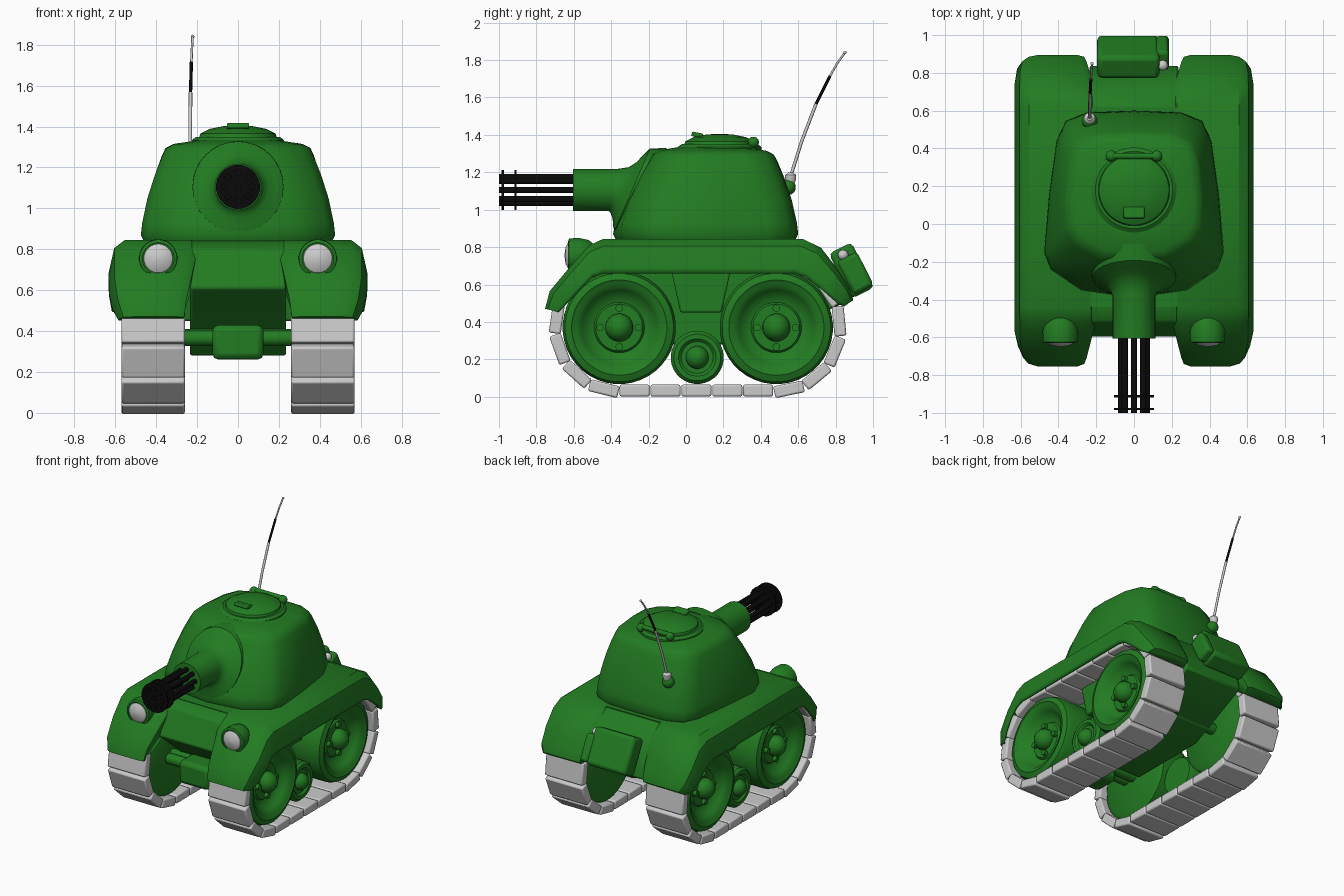
import bpy, bmesh
from math import pi, sin, cos, radians
from mathutils import Vector, Matrix

if "Cube" in bpy.data.objects:
    bpy.data.objects.remove(bpy.data.objects["Cube"])


def material(name, rgb):
    m = bpy.data.materials.new(name)
    m.diffuse_color = (*rgb, 1)
    m.use_nodes = True
    m.node_tree.nodes["Principled BSDF"].inputs["Base Color"].default_value = m.diffuse_color
    return m


GREEN = material("green_paint", (0.016, 0.2, 0.016))
BLACK = material("black_metal", (0.003, 0.003, 0.003))


def finish(name, bm, mat=GREEN, mirror=False, bevel=0, angle=35):
    bmesh.ops.remove_doubles(bm, verts=bm.verts, dist=1e-5)
    bmesh.ops.recalc_face_normals(bm, faces=bm.faces)
    me = bpy.data.meshes.new(name)
    bm.to_mesh(me)
    bm.free()
    ob = bpy.data.objects.new(name, me)
    bpy.context.collection.objects.link(ob)
    if mat:
        me.materials.append(mat)
    bpy.ops.object.select_all(action='DESELECT')
    ob.select_set(True)
    bpy.context.view_layer.objects.active = ob
    bpy.ops.object.shade_smooth_by_angle(angle=radians(angle))
    if bevel:
        b = ob.modifiers.new("bevel", 'BEVEL')
        b.width, b.segments, b.limit_method = bevel, 2, 'ANGLE'
    if mirror:
        ob.modifiers.new("mirror", 'MIRROR')
    return ob


def loft(bm, rings, cap=True):
    vs = [[bm.verts.new(p) for p in r] for r in rings]
    n = len(vs[0])
    for a, b in zip(vs, vs[1:]):
        for i in range(n):
            bm.faces.new((a[i], a[(i + 1) % n], b[(i + 1) % n], b[i]))
    if cap:
        bm.faces.new(vs[0])
        bm.faces.new(vs[-1])


def lathe(name, profile, centre, axis, n=32, **kw):
    """Profile of (radius, offset) turned about an axis through centre."""
    bm = bmesh.new()
    c, k = Vector(centre), 'xyz'.index(axis)
    rings = []
    for r, h in profile:
        ring = []
        for i in range(n):
            t = 2 * pi * (i + 0.5) / n
            v = [r * cos(t), r * sin(t)]
            v.insert(k, h)
            ring.append(c + Vector(v))
        rings.append(ring)
    loft(bm, rings)
    return finish(name, bm, **kw)


def rod(name, r, a, b, centre, axis, n=16, **kw):
    return lathe(name, [(r, a), (r, b)], centre, axis, n, **kw)


def ball(name, r, centre, **kw):
    prof = [(max(r * sin(pi * i / 10), 1e-4), r * cos(pi * i / 10)) for i in range(11)]
    return lathe(name, prof, centre, 'x', 20, **kw)


def box(name, size, centre, tilt=0, **kw):
    bm = bmesh.new()
    bmesh.ops.create_cube(bm, size=1, matrix=Matrix.Translation(centre)
                          @ Matrix.Rotation(tilt, 4, 'X') @ Matrix.Diagonal((*size, 1)))
    return finish(name, bm, **kw)


def prism(name, pts, x0, x1, **kw):
    bm = bmesh.new()
    loft(bm, [[(x, y, z) for y, z in pts] for x in (x0, x1)])
    return finish(name, bm, **kw)


# Tracks: separate links running round a stadium path
YF, YR, ZC, RT = -0.357, 0.483, 0.37, 0.337
span, arc = YR - YF, pi * RT
N = 23
step = 2 * (span + arc) / N
bm = bmesh.new()
for i in range(N):
    s = (i + 0.5) * step
    if s < span:
        y, z, a = YF + s, ZC - RT, 0
    elif s < span + arc:
        a = (s - span) / RT
        y, z = YR + RT * sin(a), ZC - RT * cos(a)
    elif s < 2 * span + arc:
        y, z, a = YR - (s - span - arc), ZC + RT, pi
    else:
        a = pi + (s - 2 * span - arc) / RT
        y, z = YF + RT * sin(a), ZC - RT * cos(a)
    bmesh.ops.create_cube(bm, size=1, matrix=Matrix.Translation((0.415, y, z))
                          @ Matrix.Rotation(a, 4, 'X')
                          @ Matrix.Diagonal((0.31, step * 0.97, 0.064, 1)))
finish("track_links", bm, mat=None, mirror=True, bevel=0.01)

# Road wheels with recessed dish, domed hub and bolts
dish = [(0.001, .29), (.27, .29), (.30, .31), (.303, .35), (.303, .50), (.29, .535), (.255, .55),
        (.24, .54), (.222, .535), (.20, .51), (.17, .475), (.135, .465), (.125, .48), (.001, .48)]
for end, y in (("front", YF), ("rear", YR)):
    lathe(end + "_wheel", dish, (0, y, ZC), 'x', 40, mirror=True)
    ball(end + "_wheel_hub", 0.075, (0.49, y, ZC), mirror=True)
    for i in range(4):
        t = i * pi / 2
        rod(f"{end}_wheel_bolt_{i}", 0.02, .47, .505,
            (0, y + 0.103 * cos(t), ZC + 0.103 * sin(t)), 'x', 12, mirror=True)
    rod(end + "_axle", 0.04, -0.3, 0.3, (0, y, ZC), 'x')

# Small lower roller
lathe("roller", [(.001, .33), (.13, .33), (.142, .35), (.142, .47), (.125, .49), (.10, .49),
                 (.085, .475), (.001, .475)], (0, 0.06, 0.21), 'x', mirror=True)
ball("roller_hub", 0.062, (0.47, 0.06, 0.21), mirror=True)
box("front_gearbox", (0.25, 0.2, 0.17), (0, -0.43, 0.345), bevel=0.03)
rod("front_drive_shaft", 0.038, -0.28, 0.28, (0, -0.42, 0.365), 'x')

# Hull between the tracks, and the side panel seen between the wheels
prism("hull", [(-.45, .84), (-.52, .80), (-.60, .61), (-.35, .40), (-.22, .28), (.38, .28),
               (.84, .5), (.82, .6), (.72, .78), (.62, .84)], -0.235, 0.235, bevel=0.012)
prism("side_panel", [(-.08, .68), (.24, .68), (.19, .45), (-.03, .45)], 0.2, 0.40,
      mirror=True, bevel=0.01)

# Fenders: hollow arched shell; each station gives top y z, lower edge y z, inner and outer x
stations = [(-.745, .475, -.68, .46, .27, .58), (-.72, .56, -.63, .505, .26, .605),
            (-.62, .68, -.56, .58, .235, .622), (-.515, .80, -.50, .64, .21, .622),
            (-.44, .835, -.44, .66, .20, .622), (.62, .835, .58, .66, .20, .622),
            (.715, .79, .64, .64, .21, .622), (.80, .68, .73, .57, .24, .622),
            (.865, .58, .81, .50, .26, .61), (.885, .52, .84, .49, .27, .58)]
rings = []
for yt, zt, yb, zb, xi, xo in stations:
    def mix(x, f):
        return (x, yt + (yb - yt) * f, zt + (zb - zt) * f)
    rings.append([mix(xi + .01, 1), mix(xi, .15), mix(xi + .03, 0), mix(xo - .07, 0),
                  mix(xo - .025, .2), mix(xo, .85), mix(xo - .002, 1)])
bm = bmesh.new()
loft(bm, rings)
bm.faces.ensure_lookup_table()
n = len(rings[0])
under = [bm.faces[i] for i in range(n - 1, n * (len(rings) - 1), n)]
bmesh.ops.delete(bm, geom=under, context='FACES_ONLY')
fender = finish("fender", bm, mirror=True)
sol = fender.modifiers.new("thickness", 'SOLIDIFY')
sol.thickness, sol.offset = 0.02, 0
box("deck", (0.5, 1.06, 0.05), (0, 0.09, 0.819))

# Headlights
lathe("headlight_housing", [(.001, -.47), (.05, -.48), (.083, -.52), (.094, -.57), (.092, -.625),
                            (.078, -.63), (.001, -.60)], (0.39, 0, 0.755), 'y', mirror=True)
lathe("headlight_lens", [(.077, -.615), (.07, -.63), (.045, -.644), (.001, -.65)],
      (0.39, 0, 0.755), 'y', mat=None, mirror=True)

# Turret lofted between a wide base outline and a smaller top outline
base = [(0, .60), (.25, .59), (.36, .545), (.41, .44), (.45, .15), (.475, -.15), (.44, -.24),
        (.28, -.35), (0, -.39)]
top = [(0, .48), (.20, .475), (.30, .43), (.345, .32), (.365, .12), (.36, -.02), (.315, -.10),
       (.18, -.18), (0, -.20)]
rings = []
for z, f, s in ((.83, 0, .96), (.87, 0, 1), (.93, .06, 1), (1.05, .32, 1.01), (1.17, .65, 1.01),
                (1.26, .93, 1), (1.295, 1, .97), (1.315, 1, .86), (1.335, 1, .5)):
    half = [((a + (c - a) * f) * s, .12 + (b + (d - b) * f - .12) * s, z)
            for (a, b), (c, d) in zip(base, top)]
    rings.append(half + [(-x, y, z) for x, y, z in half[-2:0:-1]])
bm = bmesh.new()
loft(bm, rings)
finish("turret", bm, angle=60)

# Gun sleeve whose flare is sheared to lie along the sloped turret front
GUN = (0, 0, 1.105)
bm = bmesh.new()
rings = []
for r, y, lean in ((.001, -.605, 0), (.113, -.605, 0), (.113, -.39, .2), (.122, -.355, .4),
                   (.15, -.328, .43), (.19, -.308, .43), (.222, -.288, .43), (.225, -.2, .43),
                   (.001, -.15, .43)):
    angles = [2 * pi * i / 32 for i in range(32)]
    rings.append([(r * cos(t), y + lean * r * sin(t), GUN[2] + r * sin(t)) for t in angles])
loft(bm, rings)
finish("gun_sleeve", bm)

# Multi-barrel gun
for i in range(8):
    t = i * pi / 4
    rod(f"barrel_{i}", 0.017, -1.0, -0.59,
        (0.069 * cos(t), 0, GUN[2] + 0.069 * sin(t)), 'y', 12, mat=BLACK)
rod("barrel_core", 0.017, -1.0, -0.59, GUN, 'y', 12, mat=BLACK)
for i, y in enumerate((-0.98, -0.912)):
    rod(f"barrel_clamp_{i}", 0.108, y - .006, y + .006, GUN, 'y', 24, mat=BLACK)

# Roof hatch with hinge and grip
lathe("hatch", [(.225, 1.30), (.225, 1.335), (.205, 1.35), (.19, 1.35), (.185, 1.365), (.14, 1.388),
                (.07, 1.402), (.001, 1.406)], (0, .18, 0), 'z')
rod("hatch_hinge", 0.017, -.12, .12, (0, .36, 1.37), 'x')
ball("hatch_hinge_knob", 0.03, (.12, .36, 1.36), mirror=True)
box("hatch_grip", (.11, .06, .025), (0, .06, 1.40), tilt=-.2, bevel=.006)

# Antenna: mount, collar and whip in three lengths
ball("antenna_mount", 0.042, (-.235, .545, 1.12))
lathe("antenna_collar", [(.02, 1.14), (.03, 1.165), (.03, 1.185), (.012, 1.2)], (-.235, .56, 0), 'z',
      16, mat=None)


def whip(name, r, pts, mat=None):
    cu = bpy.data.curves.new(name, 'CURVE')
    cu.dimensions, cu.bevel_depth, cu.bevel_resolution, cu.use_fill_caps = '3D', r, 2, True
    sp = cu.splines.new('POLY')
    sp.points.add(len(pts) - 1)
    for p, q in zip(sp.points, pts):
        p.co = (*q, 1)
    if mat:
        cu.materials.append(mat)
    bpy.context.collection.objects.link(bpy.data.objects.new(name, cu))


whip("antenna_lower", .009, [(-.235, .56, 1.18), (-.234, .62, 1.37), (-.232, .695, 1.565)])
whip("antenna_middle", .008, [(-.232, .695, 1.565), (-.228, .77, 1.715)], BLACK)
whip("antenna_tip", .006, [(-.228, .77, 1.715), (-.225, .81, 1.785), (-.222, .85, 1.84)])
ball("antenna_bead", .009, (-.222, .85, 1.84), mat=None)

# Rear fuel can with filler cap
box("fuel_can", (.33, .135, .27), (-.03, .885, .675), tilt=.47, bevel=.025)
box("fuel_can_shoulder", (.07, .12, .20), (.15, .905, .66), tilt=.47, bevel=.02)
ball("fuel_cap", .028, (.152, .84, .758), mat=None)
